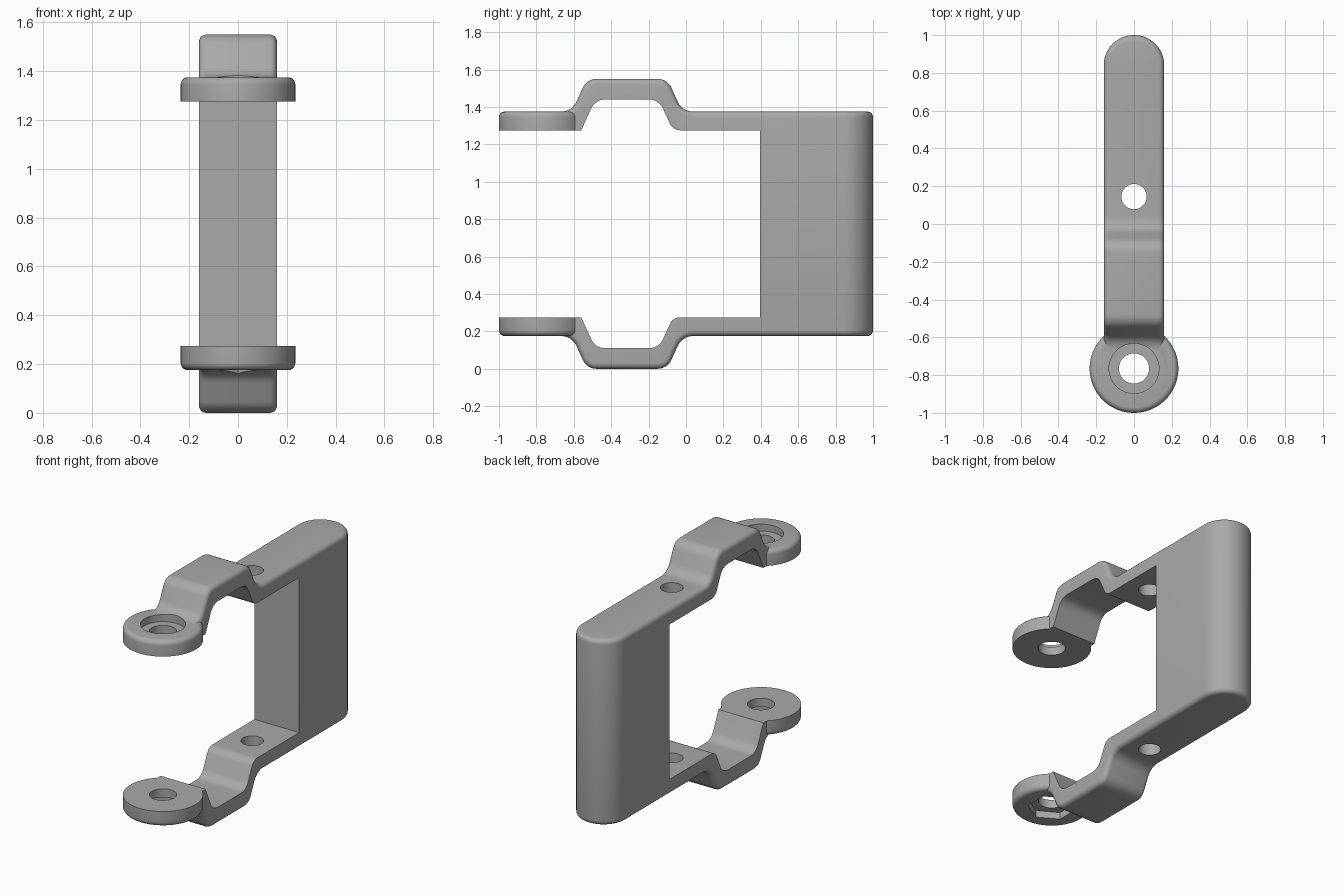
import bpy, bmesh, math
from mathutils import Vector

if "Cube" in bpy.data.objects:
    bpy.data.objects.remove(bpy.data.objects["Cube"])

MID = 0.775        # height of the mirror plane between the two arms
HALF = 0.16        # half width of the arms and post
EDGE = 0.03        # rounding of the outer edges
EYE_Y = -0.765     # centre of the clamp eyes

grey = bpy.data.materials.new("plain grey")
grey.use_nodes = True
colour = (0.4, 0.4, 0.4, 1)
grey.diffuse_color = colour
grey.node_tree.nodes["Principled BSDF"].inputs["Base Color"].default_value = colour


def rounded(corners, steps=8):
    """Turn (u, v, radius) corners into a filleted outline."""
    out = []
    for i, (u, v, r) in enumerate(corners):
        p = Vector((u, v))
        if r == 0:
            out.append(p)
            continue
        a = (Vector(corners[i - 1][:2]) - p).normalized()
        b = (Vector(corners[(i + 1) % len(corners)][:2]) - p).normalized()
        half = a.angle(b) / 2
        centre = p + (a + b).normalized() * r / math.sin(half)
        start = p + a * r / math.tan(half) - centre
        end = p + b * r / math.tan(half) - centre
        turn = math.pi - 2 * half
        for k in range(steps + 1):
            t = k / steps
            out.append(centre + (start * math.sin((1 - t) * turn)
                                 + end * math.sin(t * turn)) / math.sin(turn))
    return out


def prism(name, outline, place, low, high, bevel=None):
    """Extrude an outline; place(u, v, w) maps it into space."""
    bm = bmesh.new()
    rings = [[bm.verts.new(place(p.x, p.y, w)) for p in outline] for w in (low, high)]
    for ring in rings:
        bm.faces.new(ring)
    n = len(outline)
    for i in range(n):
        j = (i + 1) % n
        bm.faces.new((rings[0][i], rings[0][j], rings[1][j], rings[1][i]))
    bmesh.ops.recalc_face_normals(bm, faces=bm.faces)
    if bevel:
        edges = [e for e in bm.edges if bevel(e.verts[0].co, e.verts[1].co)]
        bmesh.ops.bevel(bm, geom=edges, offset=EDGE, segments=5, profile=0.5,
                        affect='EDGES', clamp_overlap=False)
        bmesh.ops.recalc_face_normals(bm, faces=bm.faces)
    mesh = bpy.data.meshes.new(name)
    bm.to_mesh(mesh)
    bm.free()
    mesh.materials.append(grey)
    ob = bpy.data.objects.new(name, mesh)
    bpy.context.collection.objects.link(ob)
    return ob


def circle(radius, y, sides=64):
    step = 2 * math.pi / sides
    return [Vector((radius * math.sin(k * step), y + radius * math.cos(k * step)))
            for k in range(sides)]


def combine(ob, tools):
    """Apply boolean tools in order, then delete them."""
    for tool, operation in tools:
        mod = ob.modifiers.new(operation.lower(), 'BOOLEAN')
        mod.operation, mod.object, mod.solver = operation, tool, 'EXACT'
        tool.hide_render = True
    graph = bpy.context.evaluated_depsgraph_get()
    mesh = bpy.data.meshes.new_from_object(ob.evaluated_get(graph))
    ob.modifiers.clear()
    ob.data = mesh
    for tool, _ in tools:
        bpy.data.objects.remove(tool)


def smooth(ob):
    bpy.ops.object.select_all(action='DESELECT')
    ob.select_set(True)
    bpy.context.view_layer.objects.active = ob
    bpy.ops.object.shade_smooth_by_angle(angle=math.radians(30))


# Side outlines of one arm, as (y, height from the mirror plane, radius)
outer = rounded([(-0.67, 0.4, 0), (-0.67, 0.6, 0), (-0.61, 0.6, 0.09), (-0.53, 0.775, 0.08),
                 (-0.10, 0.775, 0.08), (-0.02, 0.6, 0.09), (0.395, 0.6, 0), (0.395, 0.4, 0)])
inner = rounded([(-1.2, 0.3, 0), (-1.2, 0.5, 0), (-0.56, 0.5, 0), (-0.485, 0.665, 0.08),
                 (-0.145, 0.665, 0.08), (-0.07, 0.5, 0.06), (0.6, 0.5, 0), (0.6, 0.3, 0)])


def arm(name, side, pocket_radius, pocket_sides):
    def sideways(y, h, x):
        return (x, y, MID + side * h)

    def upright(x, y, h):
        return (x, y, MID + side * h)

    def height(co):
        return side * (co.z - MID)

    # Bent strap with rounded outer edges
    strap = prism(name, outer, sideways, -HALF, HALF,
                  lambda a, b: abs(a.x - b.x) < 1e-5 and min(height(a), height(b)) > 0.55)
    # Round clamp eye
    eye = prism("eye", circle(0.235, EYE_Y), upright, 0.4, 0.6,
                lambda a, b: min(height(a), height(b)) > 0.55)
    # Underside, bolt hole, bolt or nut pocket, pin hole
    under = prism("underside_cutter", inner, sideways, -0.4, 0.4)
    bolt = prism("bolt_cutter", circle(0.08, EYE_Y), upright, 0.3, 0.9)
    pocket = prism("pocket_cutter", circle(pocket_radius, EYE_Y, pocket_sides),
                   upright, 0.555, 0.9)
    pin = prism("pin_cutter", circle(0.067, 0.145, 48), upright, 0.3, 0.9)
    combine(strap, [(eye, 'UNION')] + [(c, 'DIFFERENCE') for c in (under, bolt, pocket, pin)])
    smooth(strap)


arm("upper_arm", 1, 0.132, 64)
arm("lower_arm", -1, 0.145, 6)

# Upright post with a round back
plan = rounded([(-HALF, 0.395, 0), (-HALF, 1, 0.159), (HALF, 1, 0.159), (HALF, 0.395, 0)], 16)
post = prism("rear_post", plan, lambda x, y, h: (x, y, MID + h), -0.6, 0.6,
             lambda a, b: abs(a.z - b.z) < 1e-5 and max(a.y, b.y) > 0.4)
smooth(post)
